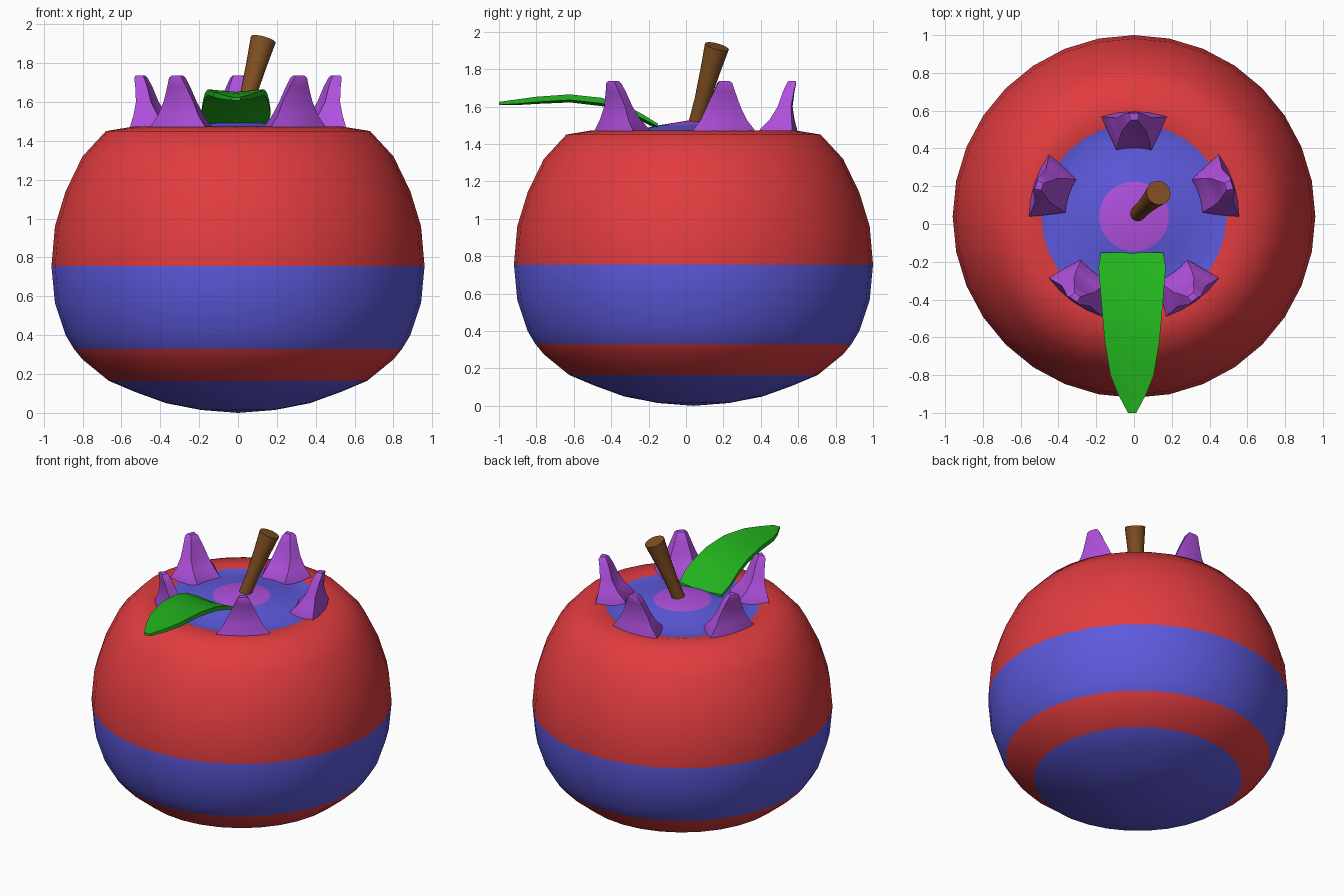
import bpy, bmesh, math
from mathutils import Vector

if "Cube" in bpy.data.objects:
    bpy.data.objects.remove(bpy.data.objects["Cube"])

CY = 0.04  # fruit axis is slightly behind the origin (the leaf sticks out in front)


def material(name, rgb):
    m = bpy.data.materials.new(name)
    m.diffuse_color = (*rgb, 1)
    m.use_nodes = True
    m.node_tree.nodes["Principled BSDF"].inputs["Base Color"].default_value = m.diffuse_color
    return m


RED = material("red", (0.75, 0.045, 0.05))
BLUE = material("blue", (0.11, 0.10, 0.72))
PURPLE = material("purple", (0.43, 0.08, 0.72))
GREEN = material("green", (0.016, 0.45, 0.013))
BROWN = material("brown", (0.22, 0.08, 0.017))


def loft(name, rings, mats, band_mats=None, angle=40):
    """Skin closed rings of points; a one-point ring closes to a tip."""
    bm = bmesh.new()
    loops = [[bm.verts.new(p) for p in r] for r in rings]
    for k, (a, b) in enumerate(zip(loops, loops[1:])):
        n = max(len(a), len(b))
        for i in range(n):
            j = (i + 1) % n
            if len(a) == 1:
                vs = (a[0], b[j], b[i])
            elif len(b) == 1:
                vs = (a[i], a[j], b[0])
            else:
                vs = (a[i], a[j], b[j], b[i])
            f = bm.faces.new(vs)
            if band_mats:
                f.material_index = band_mats[k]
    for end in (loops[0], loops[-1]):
        if len(end) > 2:
            bm.faces.new(end)
    bmesh.ops.recalc_face_normals(bm, faces=bm.faces)
    me = bpy.data.meshes.new(name)
    bm.to_mesh(me)
    bm.free()
    ob = bpy.data.objects.new(name, me)
    for m in mats:
        me.materials.append(m)
    bpy.context.collection.objects.link(ob)
    bpy.ops.object.select_all(action='DESELECT')
    ob.select_set(True)
    bpy.context.view_layer.objects.active = ob
    bpy.ops.object.shade_smooth_by_angle(angle=math.radians(angle))
    return ob


def circle(r, z, n=32):
    if r == 0:
        return [(0, CY, z)]
    return [(r * math.cos(t), CY + r * math.sin(t), z)
            for t in (2 * math.pi * i / n for i in range(n))]


# Fruit body: (radius, height, colour of the band above); 0 red, 1 blue, 2 purple
profile = [(0, 0, 1), (0.19, 0.015, 1), (0.37, 0.05, 1), (0.53, 0.108, 1), (0.665, 0.165, 0),
           (0.80, 0.275, 0), (0.845, 0.33, 1), (0.887, 0.40, 1), (0.942, 0.565, 1),
           (0.96, 0.755, 0), (0.942, 0.96, 0), (0.887, 1.14, 0), (0.80, 1.32, 0),
           (0.68, 1.45, 0), (0.54, 1.473, 0), (0.49, 1.46, 1), (0.42, 1.455, 1),
           (0.30, 1.475, 1), (0.185, 1.50, 2), (0, 1.53, 2)]
loft("fruit_body", [circle(r, z) for r, z, _ in profile], [RED, BLUE, PURPLE],
     [c for _, _, c in profile])

# Crown of five spikes: (height, inner radius, outer radius, half width)
spike = [(1.44, 0.36, 0.56, 0.185), (1.475, 0.365, 0.555, 0.175), (1.53, 0.415, 0.54, 0.13),
         (1.60, 0.455, 0.53, 0.095), (1.68, 0.48, 0.54, 0.06), (1.725, 0.50, 0.55, 0.04),
         (1.737, 0.51, 0.545, 0.025)]
for n in range(5):
    a0 = math.radians(90 + 72 * n)
    rings = []
    for z, r0, r1, w in spike:
        ring = []
        for r, us in ((r0, (-0.8, -0.4, 0, 0.4, 0.8)), (r1, (1, 0.5, 0, -0.5, -1))):
            for u in us:
                a = a0 + w * u / r1
                ring.append((r * math.cos(a), CY + r * math.sin(a), z))
        rings.append(ring)
    loft(f"crown_spike_{n + 1}", rings, [PURPLE])

# Leaf curving up over the front rim: (y, z, half width, half thickness)
leaf = [(-0.15, 1.485, 0.165, 0.008), (-0.23, 1.53, 0.178, 0.012), (-0.33, 1.58, 0.17, 0.014),
        (-0.45, 1.617, 0.16, 0.015), (-0.62, 1.637, 0.145, 0.015), (-0.80, 1.628, 0.115, 0.014),
        (-0.90, 1.62, 0.075, 0.012), (-1.0, 1.615, 0.022, 0.008)]
rings = []
for y, z, w, t in leaf:
    top = [(w * u - 0.01, y, z + 0.09 * w * abs(u) + t) for u in (-1, -0.5, 0, 0.5, 1)]
    low = [(w * u - 0.01, y, z + 0.09 * w * abs(u) - t) for u in (1, 0.5, 0, -0.5, -1)]
    rings.append(top + low)
loft("leaf", rings, [GREEN])

# Leaning stem, flared at the top
p0, p1 = Vector((0.01, 0.045, 1.48)), Vector((0.13, 0.165, 1.921))
q = (p1 - p0).to_track_quat('Z', 'Y')
rings = []
for t, r in ((0, 0.04), (0.35, 0.042), (0.7, 0.053), (1, 0.066)):
    c = p0.lerp(p1, t)
    rings.append([c + q @ Vector((r * math.cos(a), r * math.sin(a), 0))
                  for a in (math.pi * i / 8 for i in range(16))])
loft("stem", rings, [BROWN])
